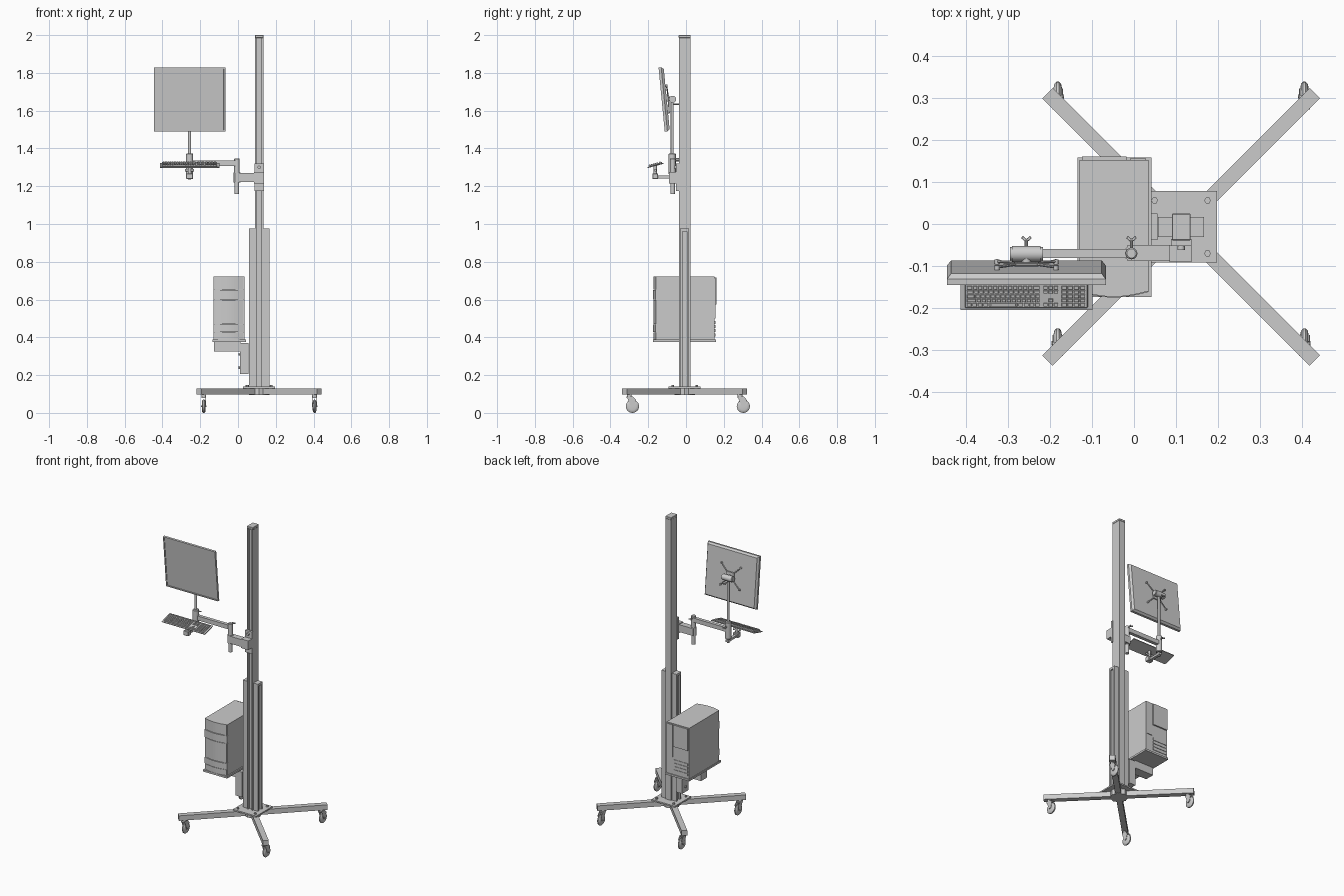
import bpy, bmesh
from math import radians, sin, cos, pi
from mathutils import Vector, Matrix

if "Cube" in bpy.data.objects:
    bpy.data.objects.remove(bpy.data.objects["Cube"])

CX, CY = 0.112, -0.007          # centre of the wheeled base


def finish(name, bm, smooth=False, M=None):
    if M is not None:
        bm.transform(M)
    bmesh.ops.recalc_face_normals(bm, faces=bm.faces)
    me = bpy.data.meshes.new(name)
    bm.to_mesh(me)
    bm.free()
    ob = bpy.data.objects.new(name, me)
    bpy.context.collection.objects.link(ob)
    if smooth:
        bpy.ops.object.select_all(action='DESELECT')
        ob.select_set(True)
        bpy.context.view_layer.objects.active = ob
        bpy.ops.object.shade_smooth_by_angle(angle=radians(35))
    return ob


def add_box(bm, lo, hi):
    lo, hi = Vector(lo), Vector(hi)
    m = Matrix.Translation((lo + hi) / 2) @ Matrix.Diagonal((*(hi - lo), 1))
    return bmesh.ops.create_cube(bm, size=1, matrix=m)['verts']


def box(name, lo, hi, M=None, bevel=0):
    bm = bmesh.new()
    add_box(bm, lo, hi)
    if bevel:
        bmesh.ops.bevel(bm, geom=bm.edges[:], offset=bevel, segments=1, affect='EDGES')
    return finish(name, bm, M=M)


def prism(name, pts, z0, z1, M=None):
    bm = bmesh.new()
    f = bm.faces.new([bm.verts.new((x, y, z0)) for x, y in pts])
    top = bmesh.ops.extrude_face_region(bm, geom=[f])['geom']
    bmesh.ops.translate(bm, vec=(0, 0, z1 - z0),
                        verts=[v for v in top if isinstance(v, bmesh.types.BMVert)])
    return finish(name, bm, M=M)


def lathe(name, prof, org, axis=(0, 0, 1), n=24, M=None):
    """Turn (radius, height) points about an axis, closing both ends."""
    bm = bmesh.new()
    rings = [[bm.verts.new((r * cos(2 * pi * i / n), r * sin(2 * pi * i / n), h))
              for i in range(n)] for r, h in prof]
    for a, b in zip(rings, rings[1:]):
        for i in range(n):
            bm.faces.new((a[i], a[(i + 1) % n], b[(i + 1) % n], b[i]))
    bm.faces.new(rings[0])
    bm.faces.new(rings[-1])
    T = Matrix.Translation(org) @ Vector(axis).to_track_quat('Z', 'Y').to_matrix().to_4x4()
    return finish(name, bm, n > 8, M @ T if M is not None else T)


def rod(name, r, a, b, n=20, M=None):
    d = Vector(b) - Vector(a)
    return lathe(name, [(r, 0), (r, d.length)], a, d, n, M)


# base: legs, hub, plate, bolts, casters
for i in range(4):
    R = Matrix.Translation((CX, CY, 0)) @ Matrix.Rotation(pi / 4 + i * pi / 2, 4, 'Z')
    box(f"base_leg_{i}", (0.03, -0.0175, 0.097), (0.45, 0.0175, 0.13), R)
rod("base_hub", 0.055, (CX, CY, 0.095), (CX, CY, 0.131), 8)
box("base_plate", (CX - 0.085, CY - 0.085, 0.13), (CX + 0.085, CY + 0.085, 0.139))
for sx in (-1, 1):
    for sy in (-1, 1):
        x, y = CX + sx * 0.063, CY + sy * 0.063
        rod("plate_bolt", 0.008, (x, y, 0.139), (x, y, 0.148), 6)
        x, y = CX + sx * 0.2935, CY + sy * 0.2935
        rod("caster_swivel", 0.013, (x, y, 0.084), (x, y, 0.098), 16)
        lathe("caster_wheel", [(0.02, -0.010), (0.03, -0.008), (0.035, -0.003),
              (0.035, 0.003), (0.03, 0.008), (0.02, 0.010)], (x, y + 0.017, 0.035), (1, 0, 0))
        fork = [(-0.014, 0.088), (0.018, 0.088), (0.036, 0.068), (0.025, 0.03), (0.010, 0.03)]
        YZ = Matrix(((0, 0, 1, x), (1, 0, 0, y), (0, 1, 0, 0), (0, 0, 0, 1)))
        for s in (-1, 1):
            prism("caster_fork_side", fork, s * 0.0105, s * 0.013, YZ)
        box("caster_fork_top", (x - 0.013, y - 0.014, 0.08), (x + 0.013, y + 0.02, 0.088))
        rod("caster_axle", 0.005, (x - 0.015, y + 0.017, 0.035), (x + 0.015, y + 0.017, 0.035), 10)

# main column, grooved on the front, with end cap
x0, x1, y0, y1 = 0.091, 0.134, -0.038, 0.024
prism("main_column", [(x0, y0), (x0 + .01, y0), (x0 + .01, y0 + .012), (x1 - .01, y0 + .012),
                      (x1 - .01, y0), (x1, y0), (x1, y1), (x0, y1)], 0.139, 1.985)
box("column_cap", (x0 - .001, y0 - .001, 1.985), (x1 + .001, y1 + .001, 2.0), bevel=0.002)

# side columns, grooved outward
for s, n in ((-1, "left"), (1, "right")):
    a, b = CX + s * 0.0215, CX + s * 0.055
    pts = [(a, -.031), (b, -.031), (b, -.019), (b - s * .01, -.019),
           (b - s * .01, .005), (b, .005), (b, .017), (a, .017)]
    prism(f"{n}_side_column", pts, 0.139, 0.96)
    box(f"{n}_side_column_cap", (min(a, b), -.031, .96), (max(a, b), .017, .975))

# computer shelf and bracket
box("shelf", (-0.134, -0.174, 0.376), (0.042, 0.158, 0.388))
box("shelf_support", (-0.127, -0.038, 0.325), (0.012, 0.025, 0.376))
box("shelf_bracket", (0.01, -0.038, 0.205), (0.056, 0.025, 0.37))
for z in (0.24, 0.31):
    rod("bracket_bolt", 0.008, (0.003, -0.007, z), (0.01, -0.007, z), 6)

# computer case with a bowed, segmented front
L, Rr = -0.13, 0.034
box("computer_case", (L, -0.152, 0.388), (Rr, 0.152, 0.722))
for k, (a, b, out) in enumerate([(.388, .425, 0), (.428, .468, .002), (.471, .598, 0),
                                 (.601, .65, .002), (.653, .722, 0)]):
    arc = [(L + (Rr - L) * t / 12, -0.16 - out - 0.013 * sin(pi * t / 12)) for t in range(13)]
    prism(f"computer_front_panel_{k}", [(L, -0.151)] + arc + [(Rr, -0.151)], a, b)
box("front_panel_backing", (L + .003, -0.162, 0.39), (Rr - .003, -0.15, 0.72))
box("power_supply_panel", (-0.124, 0.15, 0.575), (-0.018, 0.161, 0.718))
box("rear_port_panel", (-0.01, 0.15, 0.5), (0.028, 0.156, 0.715))
for k in range(4):
    z = 0.405 + k * 0.022
    box("rear_slot", (-0.12, 0.15, z), (-0.02, 0.155, z + 0.016))

# lower arm: slider, bar, joint post
box("arm_slider", (0.088, -0.052, 1.175), (0.137, -0.036, 1.32))
box("lower_arm_mount", (0.085, -0.09, 1.215), (0.137, -0.05, 1.275))
box("lower_arm", (-0.015, -0.088, 1.222), (0.09, -0.05, 1.27))
rod("slider_knob", 0.009, (0.112, -0.052, 1.3), (0.112, -0.062, 1.3), 16)
JX, PX, AY = -0.006, -0.256, -0.07
lathe("arm_joint_post", [(.012, 1.16), (.012, 1.22), (.018, 1.22), (.018, 1.272), (.014, 1.272),
                         (.014, 1.345), (.011, 1.348)], (JX, AY, 0))
# upper arm and monitor pole with its collar
box("upper_arm", (PX, AY - .011, 1.308), (JX, AY + .011, 1.336))
lathe("pole_collar", [(.016, 1.262), (.019, 1.265), (.019, 1.37), (.016, 1.373)], (PX, AY - .003, 0))
rod("monitor_pole", 0.008, (PX, AY - .003, 1.235), (PX, AY - .003, 1.66))


# wing screws: shaft plus two splayed wings
def wing_screw(x, y, z):
    rod("wing_screw_shaft", 0.004, (x, y - 0.015, z), (x, y + 0.012, z), 10)
    for s in (-1, 1):
        T = Matrix.Translation((x, y + 0.01, z)) @ Matrix.Rotation(-s * radians(50), 4, 'Z')
        box("wing_screw_wing", (-.0035, 0, -.003), (.0035, .014, .003), T, 0.001)


wing_screw(JX, -0.05, 1.335)
wing_screw(PX, -0.05, 1.345)
wing_screw(PX, -0.05, 1.635)

# monitor: recessed screen in front, tapered back
M = Matrix.Translation((PX, -0.116, 1.66)) @ Matrix.Rotation(radians(5.5), 4, 'X')
bm = bmesh.new()
add_box(bm, (-.189, -.013, -.17), (.189, .001, .17))
bm.faces.ensure_lookup_table()
bmesh.ops.recalc_face_normals(bm, faces=bm.faces)
front = min(bm.faces, key=lambda f: f.calc_center_median().y)
back = max(bm.faces, key=lambda f: f.calc_center_median().y)
bmesh.ops.inset_region(bm, faces=[front], thickness=0.011)
bmesh.ops.inset_region(bm, faces=[front], thickness=0.001, depth=-0.003)
bmesh.ops.inset_region(bm, faces=[back], thickness=0.014, depth=0.013)
finish("monitor", bm, M=M)

# monitor mount: pivot barrel, plate and spider arms
rod("tilt_barrel", 0.019, (PX - .034, AY - .001, 1.66), (PX + .034, AY - .001, 1.66))
for s in (-1, 1):
    rod("tilt_barrel_cap", 0.016, (PX + s * .034, AY - .001, 1.66), (PX + s * .039, AY - .001, 1.66))
box("mount_plate", (-.03, .018, -.03), (.03, .026, .03), M, 0.002)
rod("mount_neck", 0.012, (0, .02, 0), (0, .04, 0), 16, M)
for sx in (-1, 1):
    for sz in (-1, 1):
        rod("spider_arm", 0.0035, (sx * .015, .023, sz * .015), (sx * .073, .02, sz * .073), 8, M)
        rod("spider_foot", 0.006, (sx * .07, .013, sz * .07), (sx * .07, .025, sz * .07), 12, M)

# keyboard tray, tilted, with keys
K = Matrix.Translation((PX, -0.163, 1.315)) @ Matrix.Rotation(radians(15), 4, 'X')
box("keyboard_tray", (-.157, -.044, -.008), (.157, .044, -.003), K)
box("keyboard", (-.146, -.037, -.003), (.146, .037, .004), K, 0.0015)
bm = bmesh.new()


def key_row(x, y, count, pitch, w=None):
    for c in range(count):
        kx = x + c * pitch
        vs = add_box(bm, (kx, y, .0035), (kx + (w or pitch) - .0018, y + .0085, .008))
        top = [v for v in vs if v.co.z > .006]
        mid = sum((v.co for v in top), Vector()) / 4
        bmesh.ops.scale(bm, vec=(.85, .8, 1), verts=top, space=Matrix.Translation(-mid))


for row in range(6):
    y = -.033 + row * .0105 + (.003 if row == 5 else 0)
    if row == 0:
        key_row(-.142, y, 4, .0132)
        key_row(-.142 + .0528, y, 1, .07)
        key_row(-.142 + .1228, y, 4, .0132)
    else:
        key_row(-.142, y, 1, .0119 + .003 * (5 - row))
        key_row(-.1301 + .003 * (5 - row), y, 12, .0119)
        xe = -.1301 + .003 * (5 - row) + 12 * .0119
        key_row(xe, y, 1, .0336 - xe)
    if row == 1:
        key_row(.0525, y, 1, .0125)
    elif row != 2:
        key_row(.04, y, 3, .0125)
    key_row(.0835, y, 4, .0146)
finish("keyboard_keys", bm, M=K)

# tray support under the pole
box("tray_support_arm", (PX - .009, -0.17, 1.242), (PX + .009, -0.06, 1.256))
box("tray_clamp", (PX - .018, -0.178, 1.238), (PX + .018, -0.148, 1.268), bevel=0.002)
rod("tray_stem", 0.009, (PX, -0.163, 1.26), (PX, -0.163, 1.309))
rod("tray_tilt_pin", 0.007, (PX - .024, -0.163, 1.285), (PX + .024, -0.163, 1.285), 14)
